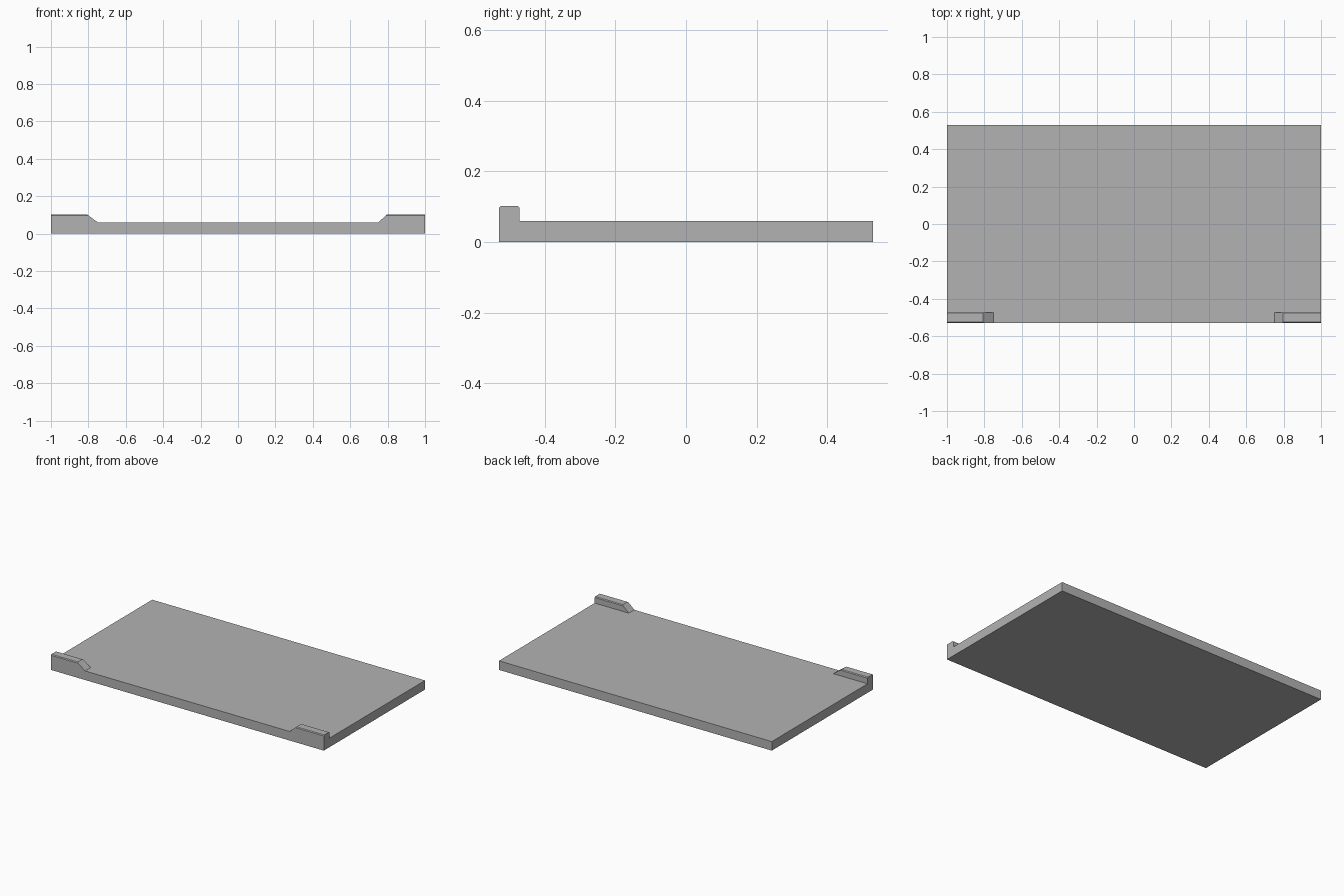
import bpy
import bmesh

cube = bpy.data.objects.get("Cube")
if cube:
    bpy.data.objects.remove(cube, do_unlink=True)

# Single grey finish
grey = bpy.data.materials.new("plain grey")
grey.use_nodes = True
colour = (0.45, 0.45, 0.45, 1)
grey.diffuse_color = colour
grey.node_tree.nodes["Principled BSDF"].inputs["Base Color"].default_value = colour

HALF_Y, BACK_Y = 0.53, -0.472
SLAB_TOP, LIP_TOP, CHAMFER = 0.06, 0.102, 0.005


def prism(name, outline, y0, y1, chamfer_z=None):
    """Extrude an (x, z) outline along y, optionally chamfering its long top edges."""
    bm = bmesh.new()
    face = bm.faces.new([bm.verts.new((x, y0, z)) for x, z in outline])
    side = bmesh.ops.extrude_face_region(bm, geom=[face])["geom"]
    moved = [v for v in side if isinstance(v, bmesh.types.BMVert)]
    bmesh.ops.translate(bm, verts=moved, vec=(0, y1 - y0, 0))
    bmesh.ops.recalc_face_normals(bm, faces=bm.faces)
    if chamfer_z is not None:
        edges = [e for e in bm.edges
                 if all(abs(v.co.z - chamfer_z) < 1e-4 for v in e.verts)
                 and abs(e.verts[0].co.y - e.verts[1].co.y) < 1e-4]
        bmesh.ops.bevel(bm, geom=edges, offset=CHAMFER, segments=1,
                        profile=0.5, affect='EDGES')
    mesh = bpy.data.meshes.new(name)
    bm.to_mesh(mesh)
    bm.free()
    mesh.materials.append(grey)
    obj = bpy.data.objects.new(name, mesh)
    bpy.context.collection.objects.link(obj)
    return obj


# Flat slab
prism("slab", [(-1, 0), (1, 0), (1, SLAB_TOP), (-1, SLAB_TOP)], -HALF_Y, HALF_Y)

# Ramped retaining lips standing on the two front corners
for name, s, top_x in (("left_lip", 1, 0.797), ("right_lip", -1, 0.807)):
    outline = [(s, SLAB_TOP), (s, LIP_TOP), (s * top_x, LIP_TOP), (s * 0.75, SLAB_TOP)]
    prism(name, outline, -HALF_Y, BACK_Y, LIP_TOP)
